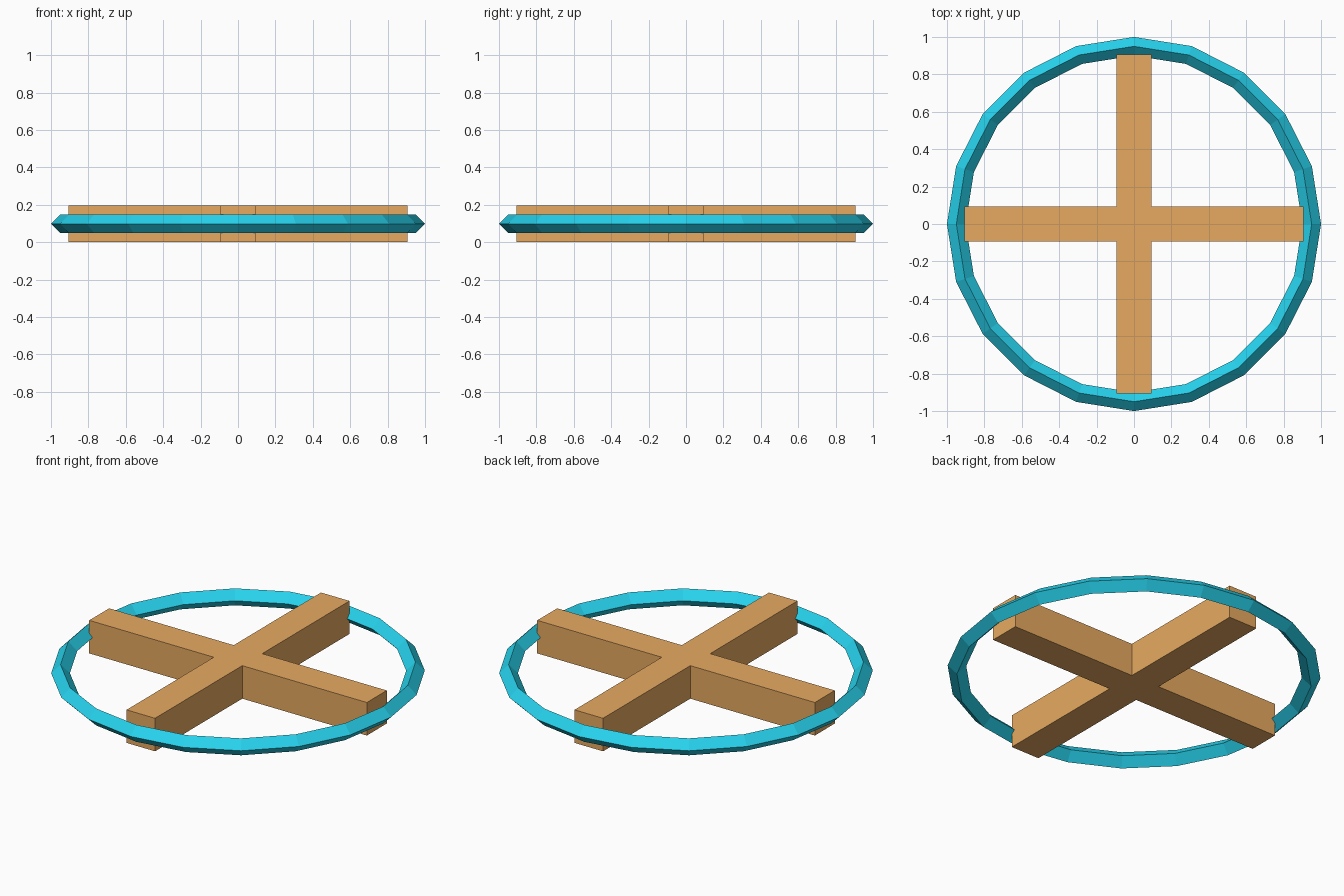
import bpy, bmesh

if "Cube" in bpy.data.objects:
    bpy.data.objects.remove(bpy.data.objects["Cube"])


def material(name, color):
    m = bpy.data.materials.new(name)
    m.diffuse_color = color
    m.use_nodes = True
    m.node_tree.nodes["Principled BSDF"].inputs["Base Color"].default_value = m.diffuse_color
    return m


# Faceted ring with a four-sided diamond section
bpy.ops.mesh.primitive_torus_add(major_radius=0.95, minor_radius=0.05,
                                 major_segments=20, minor_segments=4,
                                 location=(0, 0, 0.098))
ring = bpy.context.object
ring.name = "outer_ring"
ring.data.materials.append(material("cyan", (0.02, 0.65, 0.85, 1)))
for p in ring.data.polygons:
    p.use_smooth = False

# Cross-shaped spokes, one outline extruded upward
W, L, H = 0.093, 0.907, 0.195
corner = [(L, -W), (L, W), (W, W)]
outline = []
for _ in range(4):
    outline += corner
    corner = [(-y, x) for x, y in corner]

bm = bmesh.new()
base = bm.faces.new([bm.verts.new((x, y, 0)) for x, y in outline])
ext = bmesh.ops.extrude_face_region(bm, geom=[base], use_keep_orig=True)
top = [v for v in ext["geom"] if isinstance(v, bmesh.types.BMVert)]
bmesh.ops.translate(bm, verts=top, vec=(0, 0, H))
bmesh.ops.recalc_face_normals(bm, faces=bm.faces)
mesh = bpy.data.meshes.new("cross_spokes")
bm.to_mesh(mesh)
bm.free()
cross = bpy.data.objects.new("cross_spokes", mesh)
bpy.context.collection.objects.link(cross)
mesh.materials.append(material("orange", (0.8, 0.4, 0.12, 1)))
